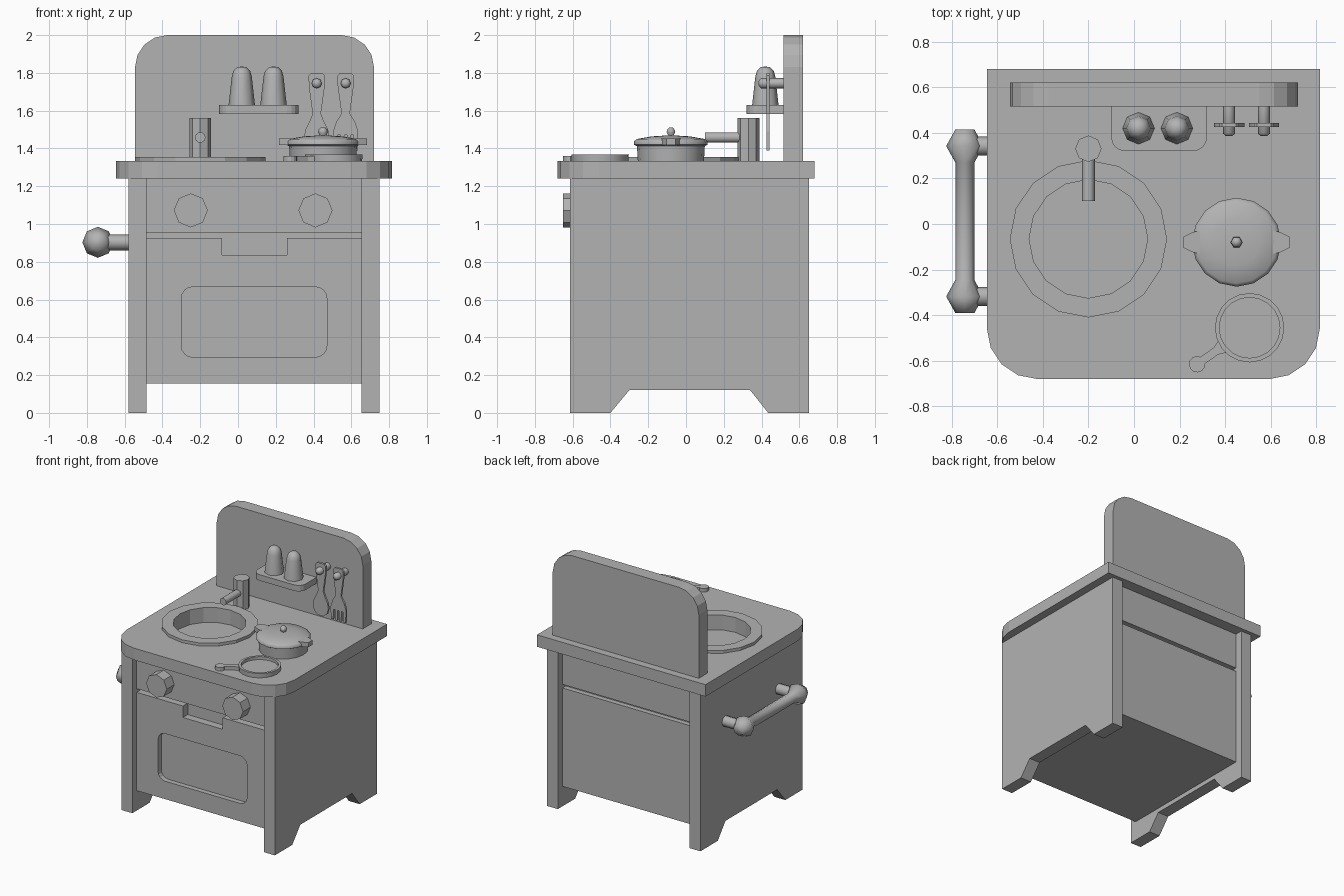
import bpy, bmesh
from math import sin, cos, pi, radians, atan2, hypot
from mathutils import Matrix

if "Cube" in bpy.data.objects:
    bpy.data.objects.remove(bpy.data.objects["Cube"], do_unlink=True)

grey = bpy.data.materials.new("plain grey")
grey.use_nodes = True
GREY = (0.45, 0.45, 0.45, 1)
grey.diffuse_color = GREY
grey.node_tree.nodes["Principled BSDF"].inputs["Base Color"].default_value = GREY


def finish(name, bm, smooth=0):
    bmesh.ops.remove_doubles(bm, verts=bm.verts, dist=1e-5)
    bmesh.ops.recalc_face_normals(bm, faces=bm.faces)
    mesh = bpy.data.meshes.new(name)
    bm.to_mesh(mesh)
    bm.free()
    mesh.materials.append(grey)
    ob = bpy.data.objects.new(name, mesh)
    bpy.context.collection.objects.link(ob)
    if smooth:
        bpy.ops.object.select_all(action='DESELECT')
        bpy.context.view_layer.objects.active = ob
        ob.select_set(True)
        bpy.ops.object.shade_smooth_by_angle(angle=radians(smooth))
    return ob


def prism(name, pts, axis, a, b, smooth=0):
    """Extrude a flat outline from a to b along an axis."""
    put = {'x': lambda p, h: (h, p[0], p[1]),
           'y': lambda p, h: (p[0], h, p[1]),
           'z': lambda p, h: (p[0], p[1], h)}[axis]
    bm = bmesh.new()
    low = [bm.verts.new(put(p, a)) for p in pts]
    high = [bm.verts.new(put(p, b)) for p in pts]
    bm.faces.new(low)
    bm.faces.new(high)
    n = len(pts)
    for i in range(n):
        j = (i + 1) % n
        bm.faces.new((low[i], low[j], high[j], high[i]))
    return finish(name, bm, smooth)


def box(name, x, y, z):
    return prism(name, rounded(x, y, 0, ()), 'z', *z)


def rounded(u, v, r, corners=(0, 1, 2, 3), seg=4):
    """Rectangle outline; corners count from low-low, anticlockwise."""
    pts = []
    for k, (i, j) in enumerate(((0, 0), (1, 0), (1, 1), (0, 1))):
        if k not in corners:
            pts.append((u[i], v[j]))
            continue
        cu, cv = u[i] + (r, -r)[i], v[j] + (r, -r)[j]
        for s in range(seg + 1):
            t = pi + k * pi / 2 + s * pi / 2 / seg
            pts.append((cu + r * cos(t), cv + r * sin(t)))
    return pts


def circle(cx, cy, r, n):
    return [(cx + r * cos(2 * pi * i / n), cy + r * sin(2 * pi * i / n)) for i in range(n)]


def lathe(name, profile, loc, seg, axis='z', ring=False, smooth=40):
    """Turn a (radius, height) profile about an axis through loc."""
    bm = bmesh.new()
    rings = [[bm.verts.new((x, y, h)) for x, y in circle(0, 0, r, seg)] for r, h in profile]
    pairs = list(zip(rings, rings[1:] + rings[:1]))
    for a, b in pairs if ring else pairs[:-1]:
        for i in range(seg):
            j = (i + 1) % seg
            bm.faces.new((a[i], a[j], b[j], b[i]))
    if not ring:
        for k in (0, -1):
            if profile[k][0] > 0:
                bm.faces.new(rings[k])
    turn = {'z': Matrix(), 'x': Matrix.Rotation(pi / 2, 4, 'Y'),
            'y': Matrix.Rotation(-pi / 2, 4, 'X')}[axis]
    bmesh.ops.transform(bm, matrix=Matrix.Translation(loc) @ turn, verts=bm.verts)
    return finish(name, bm, smooth)


def cut(ob, cutter):
    mod = ob.modifiers.new("cut", 'BOOLEAN')
    mod.operation = 'DIFFERENCE'
    mod.solver = 'EXACT'
    mod.object = cutter
    bpy.context.view_layer.objects.active = ob
    bpy.ops.object.modifier_apply(modifier=mod.name)
    bpy.data.objects.remove(cutter, do_unlink=True)


# Cabinet sides with cut-out feet
side = [(-0.615, 0), (-0.4, 0), (-0.3, 0.12), (0.34, 0.12), (0.435, 0),
        (0.65, 0), (0.65, 1.24), (-0.615, 1.24)]
prism("right_side_panel", side, 'x', -0.58, -0.485)
prism("left_side_panel", side, 'x', 0.655, 0.75)

# Cabinet body, split by a groove
inner = (-0.485, 0.655)
box("control_panel", inner, (-0.56, 0.59), (0.953, 1.24))
box("cabinet_core", inner, (-0.5, 0.55), (0.9, 1.0))
oven = box("oven_body", inner, (-0.56, 0.59), (0.155, 0.925))
cut(oven, prism("window_cutter", rounded((-0.3, 0.47), (0.295, 0.667), 0.06), 'y', -0.7, -0.52))
cut(oven, box("grip_cutter", (-0.085, 0.26), (-0.7, -0.5), (0.835, 1.0)))

# Oven knobs
for name, x in (("right_knob", -0.25), ("left_knob", 0.41)):
    lathe(name, [(0.09, 0), (0.09, 0.095)], (x, -0.652, 1.072), 8, 'y', smooth=0)

# Worktop with sink opening
SINK = (-0.2, -0.065)
top = prism("worktop", rounded((-0.645, 0.815), (-0.68, 0.68), 0.22, (0, 1)), 'z', 1.24, 1.333)
cut(top, prism("sink_cutter", circle(*SINK, 0.26, 16), 'z', 1.2, 1.4))
lathe("sink_rim", [(0.26, 1.32), (0.345, 1.32), (0.345, 1.356), (0.26, 1.356)],
      (*SINK, 0), 16, ring=True, smooth=0)

# Tap
lathe("tap_post", [(0.058, 1.33), (0.058, 1.56)], (-0.2, 0.33, 0), 8)
lathe("tap_spout", [(0.028, 0.1), (0.028, 0.31)], (-0.2, 0, 1.458), 10, 'y')

# Back board and shelf
prism("back_board", rounded((-0.545, 0.72), (1.333, 2.0), 0.17, (2, 3)), 'y', 0.515, 0.62)
prism("shelf", rounded((-0.1, 0.32), (0.32, 0.52), 0.06, (0, 1)), 'z', 1.583, 1.63)
for name, x in (("right_shaker", 0.02), ("left_shaker", 0.188)):
    lathe(name, [(0.07, 1.63), (0.053, 1.78), (0.045, 1.81), (0.025, 1.83), (0, 1.834)],
          (x, 0.42, 0), 8, smooth=60)


# Hanging utensils on pegs
def mirrored(x, half):
    return [(x + w, z) for w, z in half] + [(x - w, z) for w, z in reversed(half)]


handle = [(0.03, 1.8), (0.043, 1.785), (0.042, 1.73), (0.022, 1.585)]
bowl = [(0.035, 1.55), (0.06, 1.5), (0.067, 1.46), (0.055, 1.415), (0.022, 1.39)]
prism("spoon", mirrored(0.417, handle + bowl), 'y', 0.426, 0.442)
tines = [(0.05, 1.54), (0.066, 1.49), (0.064, 1.39), (0.044, 1.39), (0.042, 1.47),
         (0.027, 1.47), (0.025, 1.39), (0.008, 1.39), (0.007, 1.47)]
prism("fork", mirrored(0.57, handle + tines), 'y', 0.426, 0.442)
for name, x in (("spoon_peg", 0.417), ("fork_peg", 0.57)):
    lathe(name, [(0.012, 0.385), (0.027, 0.397), (0.027, 0.52)], (x, 0, 1.745), 8, 'y', smooth=50)

# Cooking pot with lid
POT = (0.45, -0.08)
lathe("pot", [(0.175, 1.33), (0.18, 1.42)], (*POT, 0), 16)
lathe("pot_lid", [(0.18, 1.412), (0.195, 1.42), (0.195, 1.438), (0.18, 1.45),
                  (0.1, 1.464), (0, 1.47)], (*POT, 0), 16, smooth=60)
lathe("lid_knob", [(0.012, 1.46), (0.026, 1.485), (0.024, 1.498), (0.01, 1.512)],
      (*POT, 0), 6, smooth=60)
for name, s in (("right_pot_handle", -1), ("left_pot_handle", 1)):
    prism(name, [(POT[0] + s * x, POT[1] + y) for x, y in
                 ((0.16, -0.05), (0.19, -0.045), (0.233, -0.024),
                  (0.233, 0.024), (0.19, 0.045), (0.16, 0.05))], 'z', 1.417, 1.453)

# Frying pan
PAN = (0.507, -0.455)
lathe("frying_pan", [(0.15, 1.33), (0.152, 1.368), (0.133, 1.368), (0.133, 1.345), (0, 1.345)],
      (*PAN, 0), 20)
reach = hypot(-0.23, -0.16)
turn = atan2(-0.16, -0.23)
shape = [(0.14, -0.034), (0.18, -0.018), (reach - 0.03, -0.018)]
shape += [(reach + 0.036 * cos(t), 0.036 * sin(t)) for t in (radians(d) for d in range(-120, 121, 30))]
shape += [(u, -v) for u, v in reversed(shape[:3])]
prism("pan_handle", [(PAN[0] + u * cos(turn) - v * sin(turn), PAN[1] + u * sin(turn) + v * cos(turn))
                     for u, v in shape], 'z', 1.333, 1.36)

# Towel rail: one turned bar with a ball at each end, on two posts
rail = []
for y in (-0.318, 0.342):
    rail += [(0.042, y - 0.072), (0.082, y), (0.042, y + 0.072)]
lathe("towel_rail", rail, (-0.742, 0, 0.903), 8, 'y', smooth=70)
for name, y in (("front_rail_post", -0.318), ("back_rail_post", 0.342)):
    lathe(name, [(0.042, -0.74), (0.042, -0.57)], (0, y, 0.903), 8, 'x', smooth=50)
